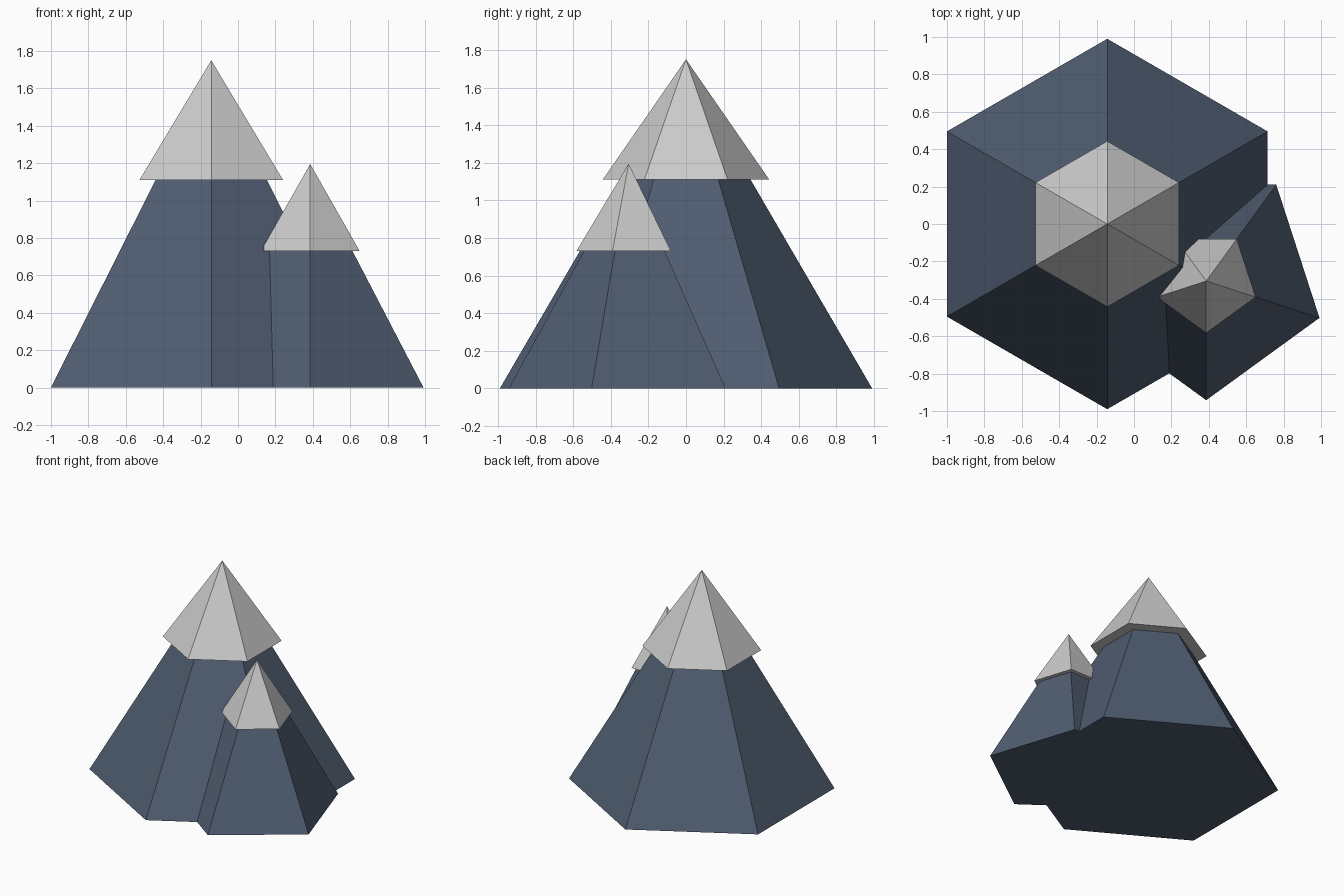
import bpy
import math

if "Cube" in bpy.data.objects:
    bpy.data.objects.remove(bpy.data.objects["Cube"])


def material(name, rgb):
    m = bpy.data.materials.new(name)
    m.diffuse_color = (*rgb, 1)
    m.use_nodes = True
    m.node_tree.nodes["Principled BSDF"].inputs["Base Color"].default_value = m.diffuse_color
    return m


rock = material("rock", (0.08, 0.11, 0.165))
snow = material("snow", (0.9, 0.9, 0.9))


def pyramid(name, sides, radius, centre, base, apex, mat):
    """Closed faceted cone with one corner pointing to the front."""
    n = bpy.context
    verts = []
    for i in range(sides):
        a = -math.pi / 2 + i * 2 * math.pi / sides
        verts.append((radius * math.cos(a), radius * math.sin(a), base))
    verts.append((0, 0, apex))
    faces = [(i, (i + 1) % sides, sides) for i in range(sides)]
    faces.append(tuple(reversed(range(sides))))
    mesh = bpy.data.meshes.new(name)
    mesh.from_pydata(verts, [], faces)
    mesh.materials.append(mat)
    ob = bpy.data.objects.new(name, mesh)
    ob.location = (*centre, 0)
    n.collection.objects.link(ob)
    return ob


# Main six-sided peak and its overhanging snow cap
main = (-0.143, 0.0)
pyramid("main_peak", 6, 0.99, main, 0, 1.70, rock)
pyramid("main_snow_cap", 6, 0.443, main, 1.11, 1.75, snow)

# Smaller five-sided peak leaning into the main one
side = (0.386, -0.305)
pyramid("side_peak", 5, 0.637, side, 0, 1.165, rock)
pyramid("side_snow_cap", 5, 0.278, side, 0.73, 1.195, snow)
